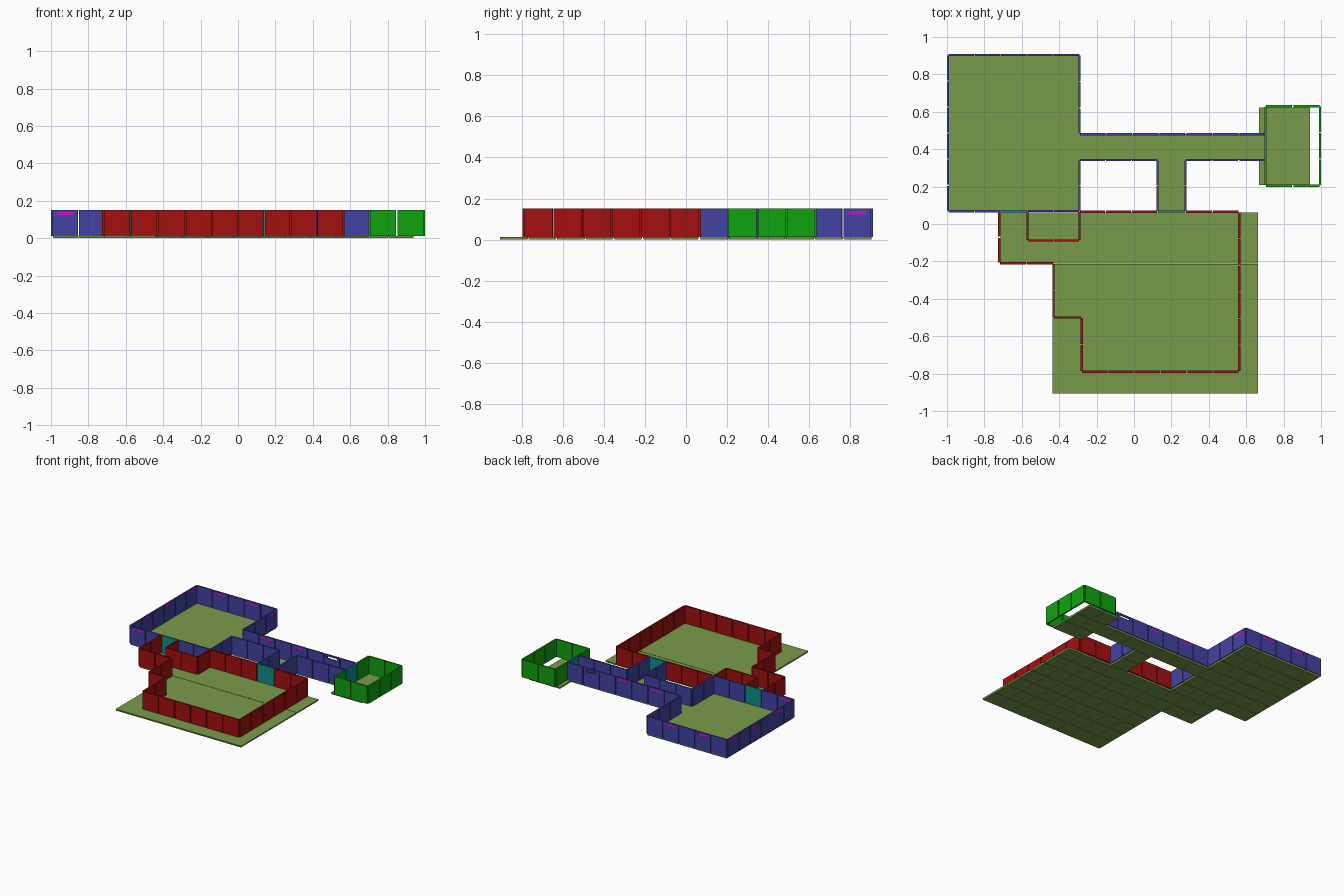
import bpy, bmesh
from mathutils import Matrix, Vector

if "Cube" in bpy.data.objects:
    bpy.data.objects.remove(bpy.data.objects["Cube"])

FLOOR_H, WALL_TOP, THICK, GAP = 0.013, 0.152, 0.012, 0.003
SLOT_W, SLOT_LO, SLOT_HI = 0.088, 0.122, 0.14


def material(name, rgb):
    m = bpy.data.materials.new(name)
    m.diffuse_color = (*rgb, 1)
    m.use_nodes = True
    m.node_tree.nodes["Principled BSDF"].inputs["Base Color"].default_value = m.diffuse_color
    return m


RED = material("red", (0.37, 0.005, 0.005))
BLUE = material("blue", (0.055, 0.055, 0.37))
GREEN = material("green", (0.005, 0.37, 0.005))
CYAN = material("cyan", (0.005, 0.27, 0.27))
MAGENTA = material("magenta", (0.6, 0.005, 0.6))
OLIVE = material("olive", (0.19, 0.33, 0.07))


def box(bm, lo, hi):
    lo, hi = Vector(lo), Vector(hi)
    mat = Matrix.Translation((lo + hi) / 2) @ Matrix.Diagonal((*(hi - lo), 1))
    return bmesh.ops.create_cube(bm, size=1, matrix=mat)["verts"]


def finish(name, bm, mat):
    me = bpy.data.meshes.new(name)
    bm.to_mesh(me)
    bm.free()
    me.materials.append(mat)
    ob = bpy.data.objects.new(name, me)
    bpy.context.collection.objects.link(ob)


def floor(name, x0, y0, x1, y1, nx, ny):
    """Slab of square tiles, each slightly narrower underneath."""
    bm = bmesh.new()
    dx, dy = (x1 - x0) / nx, (y1 - y0) / ny
    for i in range(nx):
        for j in range(ny):
            x, y = x0 + i * dx, y0 + j * dy
            for v in box(bm, (x, y, 0), (x + dx, y + dy, FLOOR_H)):
                if v.co.z < FLOOR_H / 2:
                    v.co.x += 0.003 if v.co.x < x + dx / 2 else -0.003
                    v.co.y += 0.003 if v.co.y < y + dy / 2 else -0.003
    finish(name, bm, OLIVE)


def piece(bm, p, along, a0, a1, z0, z1, thick=THICK):
    """Box running a0..a1 along x or y from point p."""
    h = thick / 2
    if along == "x":
        box(bm, (p[0] + a0, p[1] - h, z0), (p[0] + a1, p[1] + h, z1))
    else:
        box(bm, (p[0] - h, p[1] + a0, z0), (p[0] + h, p[1] + a1, z1))


def wall(bm, x0, y0, x1, y1, n, slots=(), panes=None, open_slots=()):
    """Row of n panels; panels listed in slots have a high slot window."""
    along = "x" if abs(x1 - x0) > abs(y1 - y0) else "y"
    step = max(x1 - x0, y1 - y0) / n
    for i in range(n):
        a, b = i * step + GAP, (i + 1) * step - GAP
        if i not in slots:
            piece(bm, (x0, y0), along, a, b, FLOOR_H, WALL_TOP)
            continue
        c = (a + b) / 2
        s0, s1 = c - SLOT_W / 2, c + SLOT_W / 2
        piece(bm, (x0, y0), along, a, b, FLOOR_H, SLOT_LO)
        piece(bm, (x0, y0), along, a, b, SLOT_HI, WALL_TOP)
        piece(bm, (x0, y0), along, a, s0, SLOT_LO, SLOT_HI)
        piece(bm, (x0, y0), along, s1, b, SLOT_LO, SLOT_HI)
        if i not in open_slots:
            piece(panes, (x0, y0), along, s0, s1, SLOT_LO, SLOT_HI, THICK * 0.8)


# Floors
floor("blue_room_floor", -0.99, 0.068, -0.292, 0.905, 5, 6)
floor("corridor_floor", -0.292, 0.342, 0.703, 0.48, 7, 1)
floor("link_floor", 0.125, 0.068, 0.275, 0.342, 1, 2)
floor("red_entry_floor", -0.715, -0.21, -0.436, 0.062, 2, 2)
floor("red_room_floor_back", -0.436, -0.21, 0.662, 0.062, 8, 2)
floor("red_room_floor_front", -0.436, -0.907, 0.662, -0.213, 8, 5)
floor("green_room_floor", 0.668, 0.208, 0.94, 0.622, 2, 3)

# Blue room, corridor and link passage
bm, panes = bmesh.new(), bmesh.new()
wall(bm, -0.994, 0.904, -0.292, 0.904, 5, (1, 3), panes)
wall(bm, -0.994, 0.068, -0.994, 0.904, 6, (1, 3, 5), panes)
wall(bm, -0.994, 0.068, -0.712, 0.068, 2, (0,), panes)
wall(bm, -0.57, 0.07, -0.292, 0.07, 2)
wall(bm, -0.292, 0.48, -0.292, 0.904, 3, (2,), panes)
wall(bm, -0.292, 0.48, 0.703, 0.48, 7, (1, 3, 5), panes, (5,))
wall(bm, -0.292, 0.068, -0.292, 0.342, 2)
wall(bm, -0.292, 0.342, 0.125, 0.342, 3)
wall(bm, 0.275, 0.342, 0.703, 0.342, 3)
for x in (0.125, 0.275):
    wall(bm, x, 0.068, x, 0.342, 2)
finish("blue_walls", bm, BLUE)
finish("slot_windows", panes, MAGENTA)

# Red room with stepped outline and niche
bm = bmesh.new()
wall(bm, -0.292, 0.066, 0.125, 0.066, 3)
wall(bm, 0.275, 0.066, 0.563, 0.066, 2)
wall(bm, 0.563, -0.79, 0.563, 0.064, 6)
wall(bm, -0.28, -0.79, 0.563, -0.79, 6)
wall(bm, -0.28, -0.79, -0.28, -0.5, 2)
wall(bm, -0.43, -0.5, -0.28, -0.5, 1)
wall(bm, -0.43, -0.5, -0.43, -0.21, 2)
wall(bm, -0.72, -0.21, -0.43, -0.21, 2)
wall(bm, -0.72, -0.21, -0.72, 0.068, 2)
wall(bm, -0.57, -0.088, -0.57, 0.066, 1)
wall(bm, -0.57, -0.088, -0.292, -0.088, 2)
wall(bm, -0.292, -0.088, -0.292, 0.066, 1)
finish("red_walls", bm, RED)

# Green room
bm = bmesh.new()
for y in (0.205, 0.63):
    wall(bm, 0.703, y, 0.994, y, 2)
wall(bm, 0.994, 0.205, 0.994, 0.63, 3)
wall(bm, 0.703, 0.205, 0.703, 0.342, 1)
wall(bm, 0.703, 0.48, 0.703, 0.63, 1)
finish("green_walls", bm, GREEN)

# Doors between the rooms
bm = bmesh.new()
wall(bm, -0.712, 0.068, -0.57, 0.068, 1)
wall(bm, 0.125, 0.067, 0.275, 0.067, 1)
wall(bm, 0.703, 0.342, 0.703, 0.48, 1)
finish("doors", bm, CYAN)
